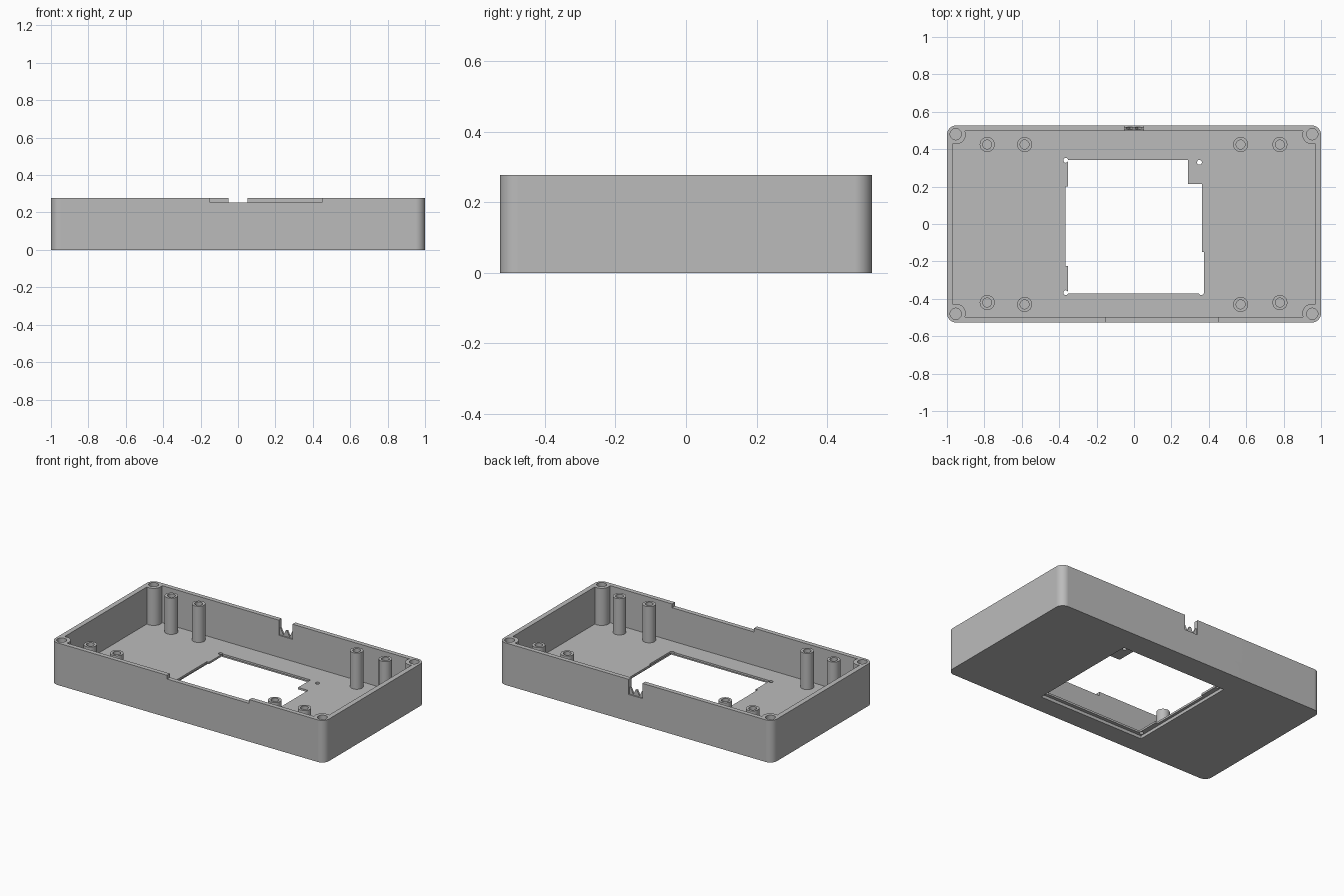
import bpy, bmesh
from math import sin, cos, atan2, sqrt, pi, radians

HX, HY, TOP = 1.0, 0.527, 0.278        # half length, half depth, height
INX, INY, FLOOR = 0.967, 0.497, 0.033  # cavity half sizes, floor level
CX, CY, R = 0.95, 0.477, 0.05          # corner centre and radius
QUADS = [(1, 1), (-1, 1), (-1, -1), (1, -1)]

if "Cube" in bpy.data.objects:
    bpy.data.objects.remove(bpy.data.objects["Cube"], do_unlink=True)

grey = bpy.data.materials.new("plain grey")
grey.use_nodes = True
COLOUR = (0.5, 0.5, 0.5, 1)
grey.diffuse_color = COLOUR
grey.node_tree.nodes["Principled BSDF"].inputs["Base Color"].default_value = COLOUR


def finish(name, bm):
    bmesh.ops.recalc_face_normals(bm, faces=bm.faces)
    mesh = bpy.data.meshes.new(name)
    bm.to_mesh(mesh)
    bm.free()
    mesh.materials.append(grey)
    obj = bpy.data.objects.new(name, mesh)
    bpy.context.collection.objects.link(obj)
    return obj


def prism(name, outline, low, high, axis="z"):
    """Extrude an outline along z, or an x-z outline along y."""
    bm = bmesh.new()
    if axis == "z":
        verts = [bm.verts.new((a, b, low)) for a, b in outline]
        shift = (0, 0, high - low)
    else:
        verts = [bm.verts.new((a, low, b)) for a, b in outline]
        shift = (0, high - low, 0)
    base = bm.faces.new(verts)
    out = bmesh.ops.extrude_face_region(bm, geom=[base], use_keep_orig=True)
    moved = [v for v in out["geom"] if isinstance(v, bmesh.types.BMVert)]
    bmesh.ops.translate(bm, verts=moved, vec=shift)
    return finish(name, bm)


def arc(cx, cy, r, start, end, steps):
    angles = [start + (end - start) * i / steps for i in range(steps + 1)]
    return [(cx + r * cos(a), cy + r * sin(a)) for a in angles]


def circle(cx, cy, r, steps=32):
    return arc(cx, cy, r, 0, 2 * pi, steps)[:-1]


def rect(x0, x1, y0, y1):
    return [(x0, y0), (x1, y0), (x1, y1), (x0, y1)]


def four_corners(corner):
    """Mirror one corner path into a closed outline."""
    points = []
    for sx, sy in QUADS:
        path = corner if sx * sy > 0 else corner[::-1]
        points += [(sx * x, sy * y) for x, y in path]
    return points


def smooth(obj):
    bpy.ops.object.select_all(action="DESELECT")
    obj.select_set(True)
    bpy.context.view_layer.objects.active = obj
    bpy.ops.object.shade_smooth_by_angle(angle=radians(30))
    mod = obj.modifiers.new("even_shading", "WEIGHTED_NORMAL")
    mod.keep_sharp = True


# Outer block with rounded upright edges
shell = prism("case_shell", four_corners(arc(CX, CY, R, 0, pi / 2, 10)), 0, TOP)

# Cavity whose corners leave room for the screw bosses
dx, dy = INX - CX, INY - CY
start = atan2(-sqrt(R * R - dx * dx), dx) + 2 * pi
end = atan2(dy, -sqrt(R * R - dy * dy))
cutters = [prism("cavity", four_corners(arc(CX, CY, R, start, end, 16)), FLOOR, 0.4)]

# Screw holes in the corner bosses
for sx, sy in QUADS:
    cutters.append(prism("boss_hole", circle(sx * 0.953, sy * 0.48, 0.03), 0.06, 0.4))

# Shallow front wall notch and deeper cable notch at the back
cutters.append(prism("front_notch", rect(-0.15, 0.45, 0.253, 0.4), -0.6, -0.45, "y"))
NOTCH_Z = 0.178
cutters.append(prism("cable_notch", rect(-0.05, 0.05, NOTCH_Z, 0.4), 0.45, 0.6, "y"))

# Panel recess under the floor, and the stepped opening above it
cutters.append(prism("panel_recess", rect(-0.385, 0.385, -0.395, 0.365), -0.1, 0.02))
opening = [(-0.352, 0.343), (-0.352, 0.2), (-0.367, 0.2), (-0.367, -0.225),
           (-0.352, -0.225), (-0.352, -0.372), (0.373, -0.372), (0.373, -0.15),
           (0.363, -0.15), (0.363, 0.213), (0.29, 0.213), (0.29, 0.343)]
cutters.append(prism("panel_opening", opening, -0.12, 0.1))
for x, y in [(-0.365, 0.34), (0.35, 0.33), (-0.365, -0.367), (0.36, -0.367)]:
    cutters.append(prism("panel_pin_hole", circle(x, y, 0.013, 16), -0.11, 0.09))

# Cut the shell, bake the result and drop the cutters
for cutter in cutters:
    cutter.hide_render = True
    mod = shell.modifiers.new(cutter.name, "BOOLEAN")
    mod.operation, mod.solver, mod.object = "DIFFERENCE", "EXACT", cutter
graph = bpy.context.evaluated_depsgraph_get()
baked = bpy.data.meshes.new_from_object(shell.evaluated_get(graph))
shell.modifiers.clear()
shell.data = baked
for cutter in cutters:
    bpy.data.objects.remove(cutter, do_unlink=True)
smooth(shell)


def standoff(name, x, y, outer=0.04, inner=0.024, top=0.272):
    """Lathe a hollow post that stands on the floor."""
    profile = [(outer, FLOOR - 0.01), (outer, top), (inner, top), (inner, FLOOR + 0.01)]
    bm = bmesh.new()
    rings = [[bm.verts.new((px, py, z)) for px, py in circle(x, y, r)] for r, z in profile]
    for low, high in zip(rings, rings[1:]):
        for i in range(len(low)):
            j = (i + 1) % len(low)
            bm.faces.new((low[i], low[j], high[j], high[i]))
    bm.faces.new(rings[0])
    bm.faces.new(rings[-1])
    smooth(finish(name, bm))


# Eight mounting posts
for side, ys in (("back", (0.425, 0.425)), ("front", (-0.42, -0.43))):
    for x, label in ((-0.785, "right_outer"), (-0.585, "right_inner"),
                     (0.57, "left_inner"), (0.78, "left_outer")):
        y = ys[0] if "outer" in label else ys[1]
        standoff(f"{side}_{label}_post", x, y)

# Toothed cable grip across the back notch
half = [(0.005, 0.04), (0.022, 0.005), (0.042, 0.045), (0.051, 0.045), (0.051, -0.01)]
teeth = [(-x, NOTCH_Z + z) for x, z in half[::-1]] + [(x, NOTCH_Z + z) for x, z in half]
prism("cable_grip", teeth, 0.506, 0.518, "y")
